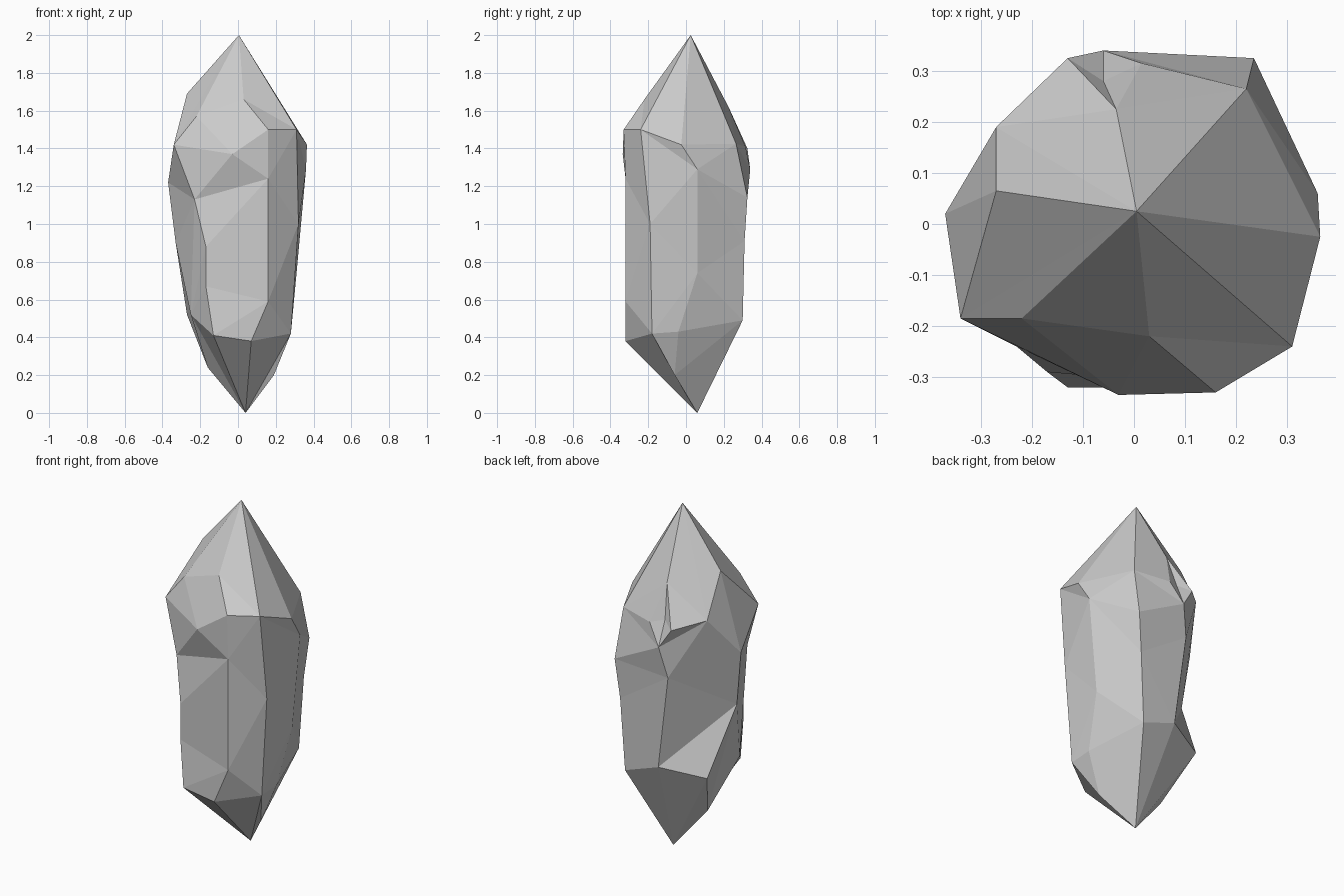
import bpy
import bmesh
from mathutils import Vector

if "Cube" in bpy.data.objects:
    bpy.data.objects.remove(bpy.data.objects["Cube"])

tip, foot = (.005, .025, 2), (.04, .06, 0)

# Points shared by neighbouring ridges
waist, shoulder = (-.33, 0, .9), (-.23, -.24, 1.13)
back = [(-.03, .3, .565), (-.1, .31, 1.11), (-.06, .34, 1.29)]
back_peak = (-.035, .225, 1.62)

# Ridges of the crystal, counter-clockwise from above, each from foot to tip
ridges = [
    # front left and front right edges
    [(-.13, -.32, .41), (-.17, -.29, .67), (-.17, -.29, .88), shoulder,
     (-.03, -.335, 1.37), (-.22, -.185, 1.57)],
    [(.07, -.32, .38), (.16, -.32, .59), (.16, -.32, 1.24), (.16, -.33, 1.5), (.03, -.22, 1.66)],
    # right side
    [(.28, -.18, .42), (.32, -.19, 1.0), (.31, -.24, 1.5)],
    [(.19, -.06, .2), (.28, -.04, .43), (.31, .06, .74), (.36, .06, 1.29), (.365, -.025, 1.42)],
    [(.185, .3, .49), (.21, .31, .91), (.235, .325, 1.14), (.22, .265, 1.425)],
    # back with its small chipped notch
    back + [(.015, .315, 1.41), back_peak],
    back + [(-.06, .28, 1.43), back_peak],
    back + [(-.13, .325, 1.4), back_peak],
    # left side
    [(-.27, .19, .52), waist, (-.27, .19, 1.445)],
    [(-.16, .03, .24), waist, (-.37, .02, 1.22), (-.27, .065, 1.69)],
    [(-.25, -.14, .52), shoulder, (-.34, -.185, 1.42)],
]
ridges = [[foot] + r + [tip] for r in ridges]

bm = bmesh.new()
verts = {p: bm.verts.new(p) for p in dict.fromkeys(p for r in ridges for p in r)}


def dist(p, q):
    return (Vector(p) - Vector(q)).length


def stitch(a, b):
    """Fill the strip between two ridges, taking the shorter diagonal each time."""
    i = j = 0
    while i < len(a) - 1 or j < len(b) - 1:
        up_a = j == len(b) - 1 or (i < len(a) - 1 and dist(a[i + 1], b[j]) <= dist(a[i], b[j + 1]))
        tri = (a[i], b[j], a[i + 1] if up_a else b[j + 1])
        if len(set(tri)) == 3:
            bm.faces.new([verts[p] for p in tri])
        i, j = (i + 1, j) if up_a else (i, j + 1)


for k, ridge in enumerate(ridges):
    stitch(ridge, ridges[(k + 1) % len(ridges)])

bmesh.ops.recalc_face_normals(bm, faces=bm.faces)
mesh = bpy.data.meshes.new("crystal")
bm.to_mesh(mesh)
bm.free()
bpy.context.collection.objects.link(bpy.data.objects.new("crystal", mesh))
